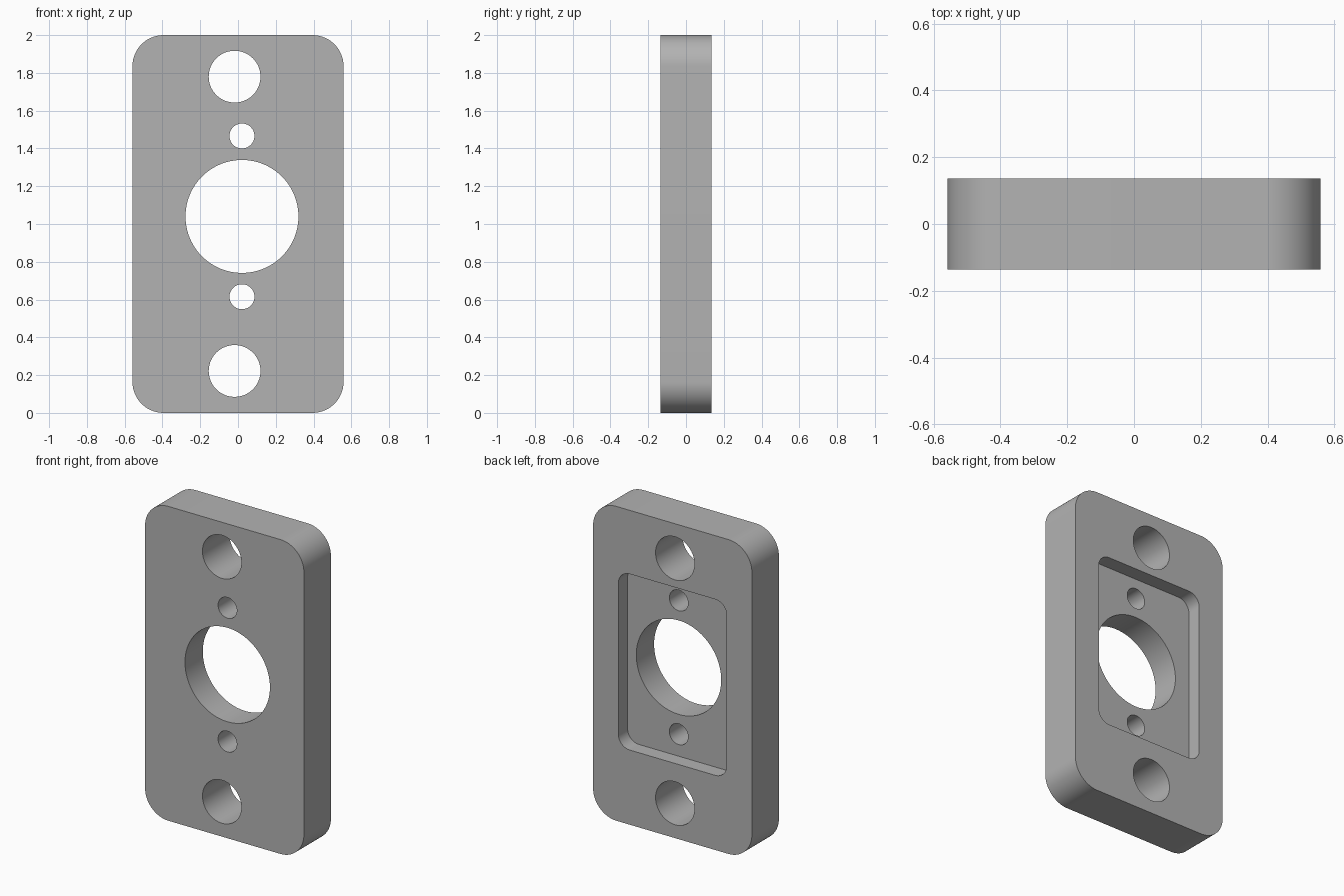
import bpy, bmesh
from math import sin, cos, pi

if "Cube" in bpy.data.objects:
    bpy.data.objects.remove(bpy.data.objects["Cube"])

HALF_W, HEIGHT, HALF_T = 0.559, 2.0, 0.136
POCKET_DEPTH = 0.093

grey = bpy.data.materials.new("plain grey")
grey.use_nodes = True
colour = (0.45, 0.45, 0.45, 1)
grey.diffuse_color = colour
grey.node_tree.nodes["Principled BSDF"].inputs["Base Color"].default_value = colour


def circle(x, z, r, n=96):
    return [(x + r * cos(2 * pi * i / n), z + r * sin(2 * pi * i / n)) for i in range(n)]


def rounded_rect(x0, x1, z0, z1, r, steps=20):
    corners = [(x1 - r, z1 - r), (x0 + r, z1 - r), (x0 + r, z0 + r), (x1 - r, z0 + r)]
    return [(cx + r * cos(pi / 2 * (k + i / steps)), cz + r * sin(pi / 2 * (k + i / steps)))
            for k, (cx, cz) in enumerate(corners) for i in range(steps + 1)]


def prism(name, outline, y0, y1):
    """Extrude an x-z outline from y0 to y1."""
    bm = bmesh.new()
    face = bm.faces.new([bm.verts.new((x, y0, z)) for x, z in outline])
    ext = bmesh.ops.extrude_face_region(bm, geom=[face])
    verts = [v for v in ext["geom"] if isinstance(v, bmesh.types.BMVert)]
    bmesh.ops.translate(bm, verts=verts, vec=(0, y1 - y0, 0))
    bmesh.ops.recalc_face_normals(bm, faces=bm.faces)
    mesh = bpy.data.meshes.new(name)
    bm.to_mesh(mesh)
    bm.free()
    mesh.materials.append(grey)
    obj = bpy.data.objects.new(name, mesh)
    bpy.context.collection.objects.link(obj)
    return obj


# Plate with rounded corners
plate = prism("mounting_plate", rounded_rect(-HALF_W, HALF_W, 0, HEIGHT, 0.165), -HALF_T, HALF_T)

# Recess in the back, then the through holes
cutters = [prism("pocket_cutter", rounded_rect(-0.381, 0.381, 0.475, 1.595, 0.08),
                 HALF_T - POCKET_DEPTH, HALF_T + 0.1)]
holes = {
    "centre": (0.021, 1.04, 0.299),
    "upper_screw": (0.021, 1.466, 0.066),
    "lower_screw": (0.021, 0.615, 0.066),
    "upper_bolt": (-0.018, 1.78, 0.137),
    "lower_bolt": (-0.018, 0.222, 0.137),
}
for name, spec in holes.items():
    cutters.append(prism(name + "_hole_cutter", circle(*spec), -HALF_T - 0.1, HALF_T + 0.1))

bpy.ops.object.select_all(action="DESELECT")
plate.select_set(True)
bpy.context.view_layer.objects.active = plate
for cutter in cutters:
    cutter.hide_render = True
    mod = plate.modifiers.new(cutter.name, "BOOLEAN")
    mod.operation = "DIFFERENCE"
    mod.solver = "EXACT"
    mod.object = cutter
    bpy.ops.object.modifier_apply(modifier=mod.name)
    bpy.data.objects.remove(cutter)

bpy.ops.object.shade_smooth_by_angle(angle=pi / 6)
